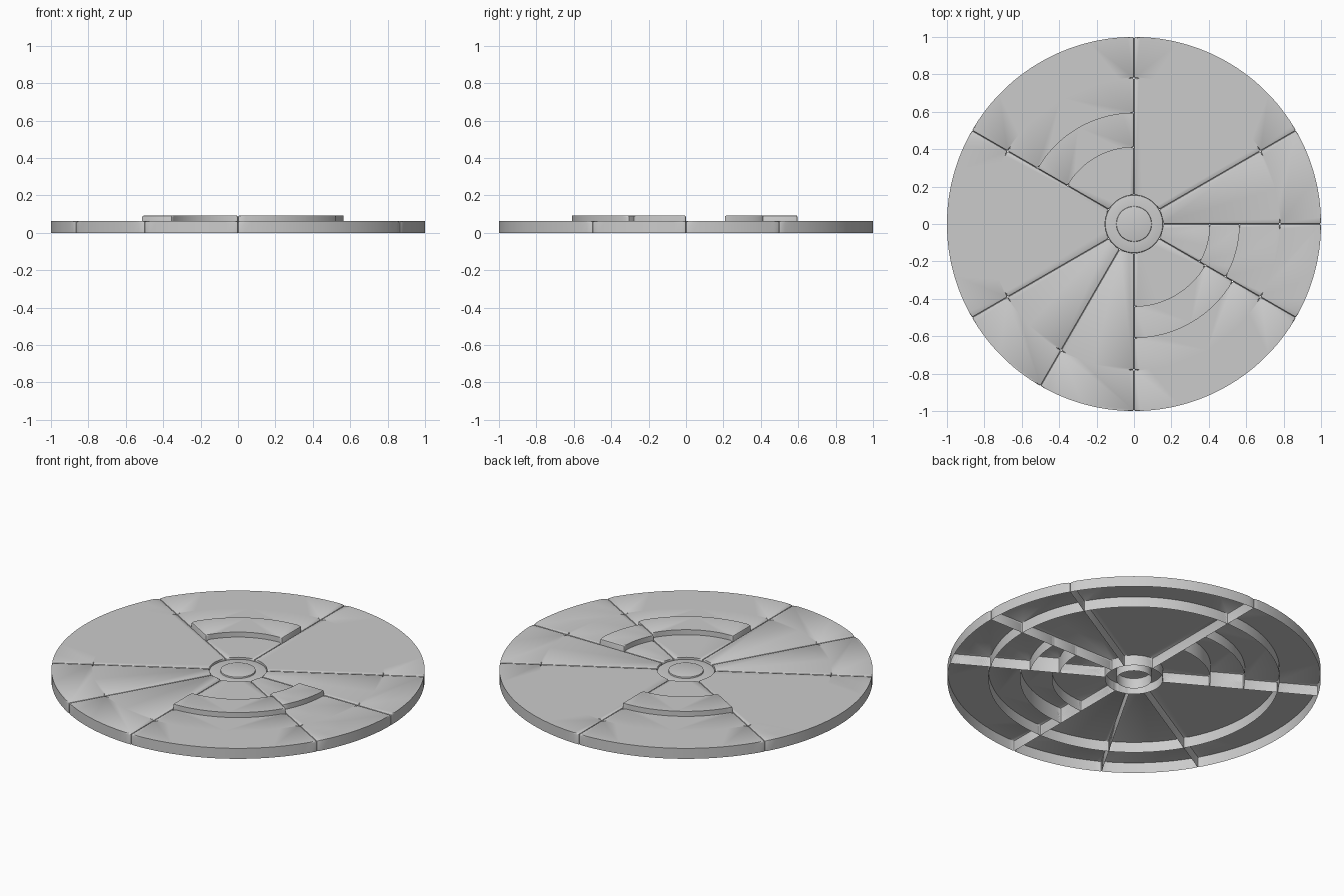
import bpy, bmesh
from math import radians, cos, sin, ceil

if "Cube" in bpy.data.objects:
    bpy.data.objects.remove(bpy.data.objects["Cube"])

BEVEL = 0.008
LOW, HIGH = 0.062, 0.092


def finish(bm, name):
    bmesh.ops.recalc_face_normals(bm, faces=bm.faces)
    top = max(bm.faces, key=lambda f: f.calc_center_median().z)
    if top.normal.z < 0:
        bmesh.ops.reverse_faces(bm, faces=bm.faces)
    mesh = bpy.data.meshes.new(name)
    bm.to_mesh(mesh)
    bm.free()
    ob = bpy.data.objects.new(name, mesh)
    bpy.context.collection.objects.link(ob)
    bpy.ops.object.select_all(action='DESELECT')
    ob.select_set(True)
    bpy.context.view_layer.objects.active = ob
    bpy.ops.object.shade_smooth_by_angle(angle=radians(40))
    return ob


def panel(name, r0, r1, a0, a1, height):
    """Open-bottomed tile: an annular sector with rounded top rim and corners."""
    n = ceil((a1 - a0) / 2)
    angles = [radians(a0 + (a1 - a0) * i / n) for i in range(n + 1)]
    outline = [(r1 * cos(a), r1 * sin(a)) for a in angles]
    outline += [(r0 * cos(a), r0 * sin(a)) for a in reversed(angles)]
    # inner arcs close to the hub need fewer points so the bevel stays clean
    if r0 < 0.2:
        m = max(3, n // 4)
        inner = [radians(a1 + (a0 - a1) * i / m) for i in range(m + 1)]
        outline = outline[:n + 1] + [(r0 * cos(a), r0 * sin(a)) for a in inner]
    bm = bmesh.new()
    top = [bm.verts.new((x, y, height)) for x, y in outline]
    low = [bm.verts.new((x, y, 0)) for x, y in outline]
    count = len(outline)
    bm.faces.new(top)
    for i in range(count):
        j = (i + 1) % count
        bm.faces.new((top[j], top[i], low[i], low[j]))
    corners = {0, n, n + 1, count - 1}
    edges = [bm.edges.get((top[i], top[(i + 1) % count])) for i in range(count)]
    edges += [bm.edges.get((top[i], low[i])) for i in corners]
    bmesh.ops.bevel(bm, geom=edges, offset=BEVEL, segments=2, profile=0.5,
                    affect='EDGES', clamp_overlap=True)
    finish(bm, name)


def lathe(name, profile, steps=64):
    """Revolve an (r, z) profile around the z axis."""
    bm = bmesh.new()
    verts = [bm.verts.new((r, 0, z)) for r, z in profile]
    edges = [bm.edges.new(p) for p in zip(verts, verts[1:])]
    bmesh.ops.spin(bm, geom=verts + edges, cent=(0, 0, 0), axis=(0, 0, 1),
                   angle=radians(360), steps=steps, use_merge=True)
    bmesh.ops.remove_doubles(bm, verts=bm.verts, dist=1e-5)
    finish(bm, name)


# Sectors: start angle, end angle, optional raised band radii
sectors = [
    (-30, 0, (0.405, 0.565)),
    (0, 30, None),
    (30, 90, None),
    (90, 150, (0.41, 0.595)),
    (150, 210, None),
    (210, 240, None),
    (240, 270, None),
    (270, 330, (0.44, 0.61)),
]
HUB_R, RING_R = 0.155, 0.78

for k, (a0, a1, band) in enumerate(sectors, 1):
    panel(f"outer_ring_tile_{k}", RING_R, 1.0, a0, a1, LOW)
    if band:
        panel(f"inner_tile_{k}", HUB_R, band[0], a0, a1, LOW)
        panel(f"raised_tile_{k}", band[0], band[1], a0, a1, HIGH)
        panel(f"middle_tile_{k}", band[1], RING_R, a0, a1, LOW)
    else:
        panel(f"floor_tile_{k}", HUB_R, RING_R, a0, a1, LOW)

# Hub: slightly recessed collar around a round button
lathe("hub_collar", [(0.155, 0), (0.155, 0.046), (0.153, 0.051), (0.147, 0.053),
                     (0.095, 0.053)])
lathe("hub_button", [(0.095, 0), (0.095, 0.054), (0.093, 0.06), (0.087, 0.062),
                     (0, 0.062)])
